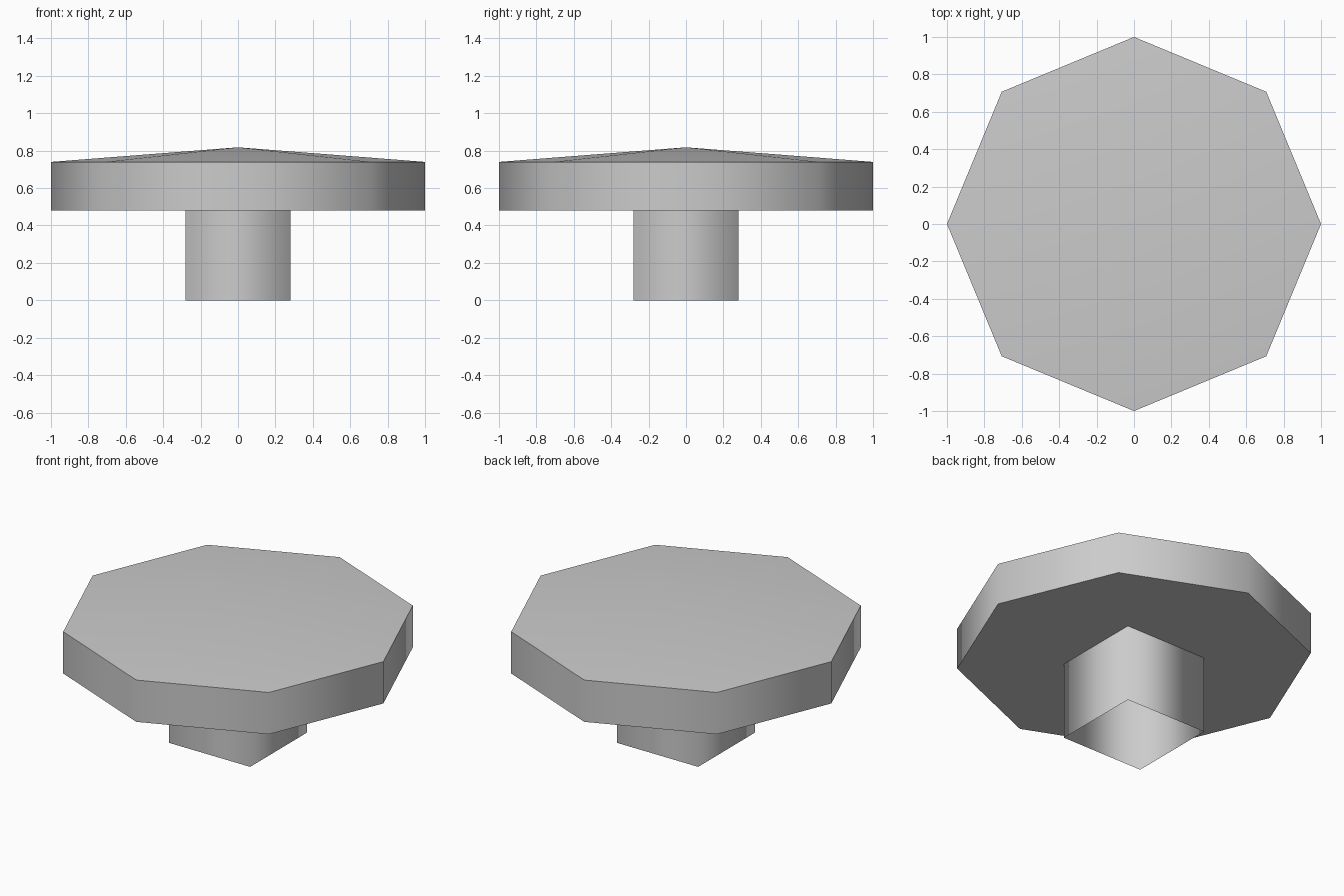
import bpy
import bmesh
from math import radians, sqrt
from mathutils import Matrix

cube = bpy.data.objects.get("Cube")
if cube:
    bpy.data.objects.remove(cube, do_unlink=True)

GREY = (0.6, 0.6, 0.6, 1.0)
grey = bpy.data.materials.new("plain_grey")
grey.use_nodes = True
grey.diffuse_color = GREY
grey.node_tree.nodes["Principled BSDF"].inputs["Base Color"].default_value = GREY


def prism(name, sides, radius, bottom, top, turn=0, apex=None):
    """Smooth-walled prism: a solid with a peaked top, or an open tube without an apex."""
    bm = bmesh.new()
    place = Matrix.Translation((0, 0, (top + bottom) / 2)) @ Matrix.Rotation(radians(turn), 4, 'Z')
    bmesh.ops.create_cone(bm, cap_ends=True, cap_tris=False, segments=sides,
                          radius1=radius, radius2=radius, depth=top - bottom,
                          matrix=place)
    bm.normal_update()
    # Keep the rims crisp while the walls blend around the corners
    for edge in bm.edges:
        a, b = edge.verts
        edge.smooth = abs(a.co.z - b.co.z) > 0.01
    caps = [f for f in bm.faces if abs(f.normal.z) > 0.9]
    if apex is None:
        bmesh.ops.delete(bm, geom=caps, context='FACES_ONLY')
    else:
        lid = [f for f in caps if f.normal.z > 0]
        peak = bmesh.ops.poke(bm, faces=lid)["verts"][0]
        peak.co.z = apex
        for edge in peak.link_edges:
            edge.smooth = True
    for face in bm.faces:
        face.smooth = True
    mesh = bpy.data.meshes.new(name)
    bm.to_mesh(mesh)
    bm.free()
    mesh.materials.append(grey)
    obj = bpy.data.objects.new(name, mesh)
    bpy.context.collection.objects.link(obj)


# Square hollow stem, sides facing the axes, under an eight-sided, slightly peaked cap
prism("stem", 4, 0.28 * sqrt(2), 0.0, 0.48, turn=45)
prism("cap", 8, 1.0, 0.48, 0.74, apex=0.818)
